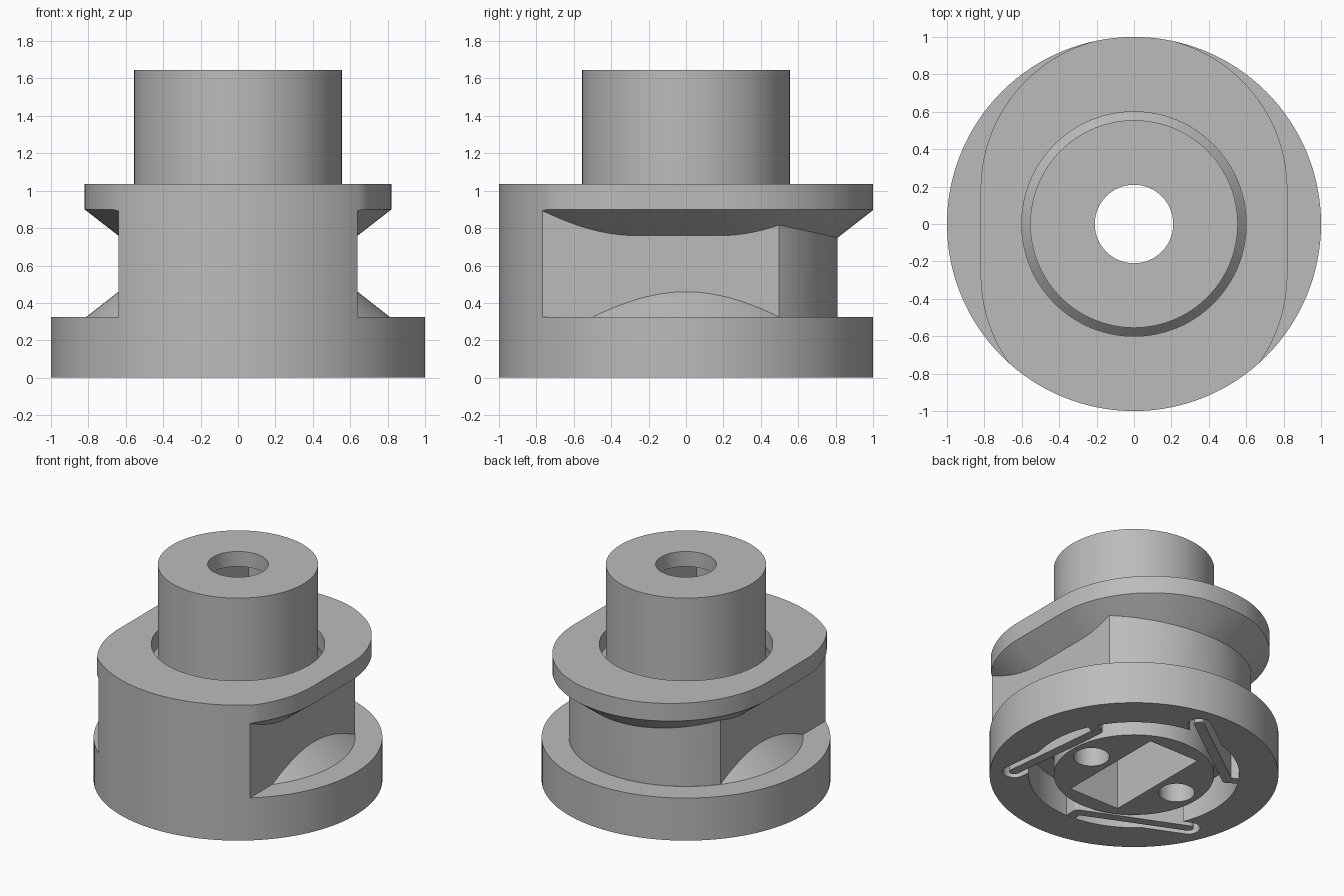
import bpy, bmesh, math
from math import sin, cos, pi, radians
from mathutils import Vector

cube = bpy.data.objects.get("Cube")
if cube:
    bpy.data.objects.remove(cube, do_unlink=True)

grey = bpy.data.materials.new("plain grey")
grey.use_nodes = True
grey.diffuse_color = (0.5, 0.5, 0.5, 1)
grey.node_tree.nodes["Principled BSDF"].inputs["Base Color"].default_value = grey.diffuse_color


def arc(r, a0, a1, n=48, cx=0, cy=0):
    return [(cx + r * cos(a0 + (a1 - a0) * i / n), cy + r * sin(a0 + (a1 - a0) * i / n))
            for i in range(n + 1)]


def circle(r, cx=0, cy=0, n=128):
    return arc(r, 0, 2 * pi, n, cx, cy)[:-1]


def capsule(p, q, r):
    """Outline of a round-ended bar from p to q."""
    a = math.atan2(q[1] - p[1], q[0] - p[0])
    return arc(r, a - pi / 2, a + pi / 2, 12, *q) + arc(r, a + pi / 2, a + 1.5 * pi, 12, *p)


def oval(r):
    """Flange outline, longer front to back."""
    return arc(r, 0, pi, 64, 0, 0.185) + arc(r, pi, 2 * pi, 64, 0, -0.27)


def loft(name, sections):
    """Closed solid through (height, outline) sections."""
    bm = bmesh.new()
    rings = [[bm.verts.new((x, y, z)) for x, y in pts] for z, pts in sections]
    n = len(rings[0])
    for low, high in zip(rings, rings[1:]):
        for i in range(n):
            j = (i + 1) % n
            bm.faces.new((low[i], low[j], high[j], high[i]))
    bm.faces.new(rings[0][::-1])
    bm.faces.new(rings[-1])
    bmesh.ops.recalc_face_normals(bm, faces=bm.faces)
    mesh = bpy.data.meshes.new(name)
    bm.to_mesh(mesh)
    bm.free()
    mesh.materials.append(grey)
    obj = bpy.data.objects.new(name, mesh)
    bpy.context.collection.objects.link(obj)
    return obj


def prism(name, pts, z0, z1):
    return loft(name, [(z0, pts), (z1, pts)])


def activate(obj):
    bpy.ops.object.select_all(action='DESELECT')
    obj.select_set(True)
    bpy.context.view_layer.objects.active = obj


def cut(obj, *tools):
    """Subtract each tool and discard it."""
    for tool in tools:
        activate(obj)
        mod = obj.modifiers.new("cut", 'BOOLEAN')
        mod.operation = 'DIFFERENCE'
        mod.solver = 'EXACT'
        mod.object = tool
        bpy.ops.object.modifier_apply(modifier=mod.name)
        bpy.data.objects.remove(tool, do_unlink=True)


def rect(w, d):
    return [(-w, -d), (w, -d), (w, d), (-w, d)]


# Space around the neck: a block less the neck, flange and lower cone
waist = prism("waist_cutter", rect(1.5, 1.5), 0.325, 1.3)
half = 0.64
back = math.acos(half / 0.81)
neck = prism("neck_cutter", [(-half, -2), (half, -2)] + arc(0.81, back, pi - back), 0.1, 1.6)
flange = loft("flange_cutter", [(0.729, oval(0.60)), (0.9, oval(0.82)), (1.6, oval(0.82))])
cone = loft("cone_cutter", [(0.3, circle(0.843)), (0.491, circle(0.60))])
cut(waist, neck, flange, cone)

# Outer body with shaft bore and underside recess
body = prism("outer_body", circle(1), 0, 1.035)
cut(body, waist,
    prism("bore_cutter", circle(0.6), -0.5, 1.5),
    prism("recess_cutter", circle(0.73), -0.5, 0.25))

# Underside slots, each holding a slim spring arm
arms = []
for k in range(3):
    a = radians(-37 + 120 * k)
    b = a + radians(64)
    outer = (0.83 * cos(a), 0.83 * sin(a))
    inner = (0.65 * cos(b), 0.65 * sin(b))
    foot = (0.80 * cos(b), 0.80 * sin(b))
    cut(body, prism("slot_cutter", capsule(outer, inner, 0.08), -0.5, 0.24))
    arms.append(prism("spring_arm_%d" % (k + 1), capsule(outer, inner, 0.035), 0, 0.26))
    arms.append(prism("spring_foot_%d" % (k + 1), capsule(inner, foot, 0.035), 0.001, 0.26))

# Central shaft with a flared collar, keyed slot, top hole and two pin holes
shaft = loft("shaft", [(0, circle(0.555)), (0.25, circle(0.555)), (0.26, circle(0.602)),
                       (0.9, circle(0.602)), (0.95, circle(0.555)), (1.645, circle(0.555))])
cut(shaft,
    prism("key_slot_cutter", rect(0.212, 0.43), -0.5, 1.53),
    prism("top_hole_cutter", circle(0.21, n=64), 1.4, 2),
    prism("pin_hole_cutter", circle(0.125, 0.385, 0, 32), -0.5, 0.4),
    prism("pin_hole_cutter", circle(0.125, -0.385, 0, 32), -0.5, 0.4))

# Smooth round walls, keep edges sharp
for obj in [body, shaft] + arms:
    activate(obj)
    bpy.ops.object.shade_smooth_by_angle(angle=radians(25))
